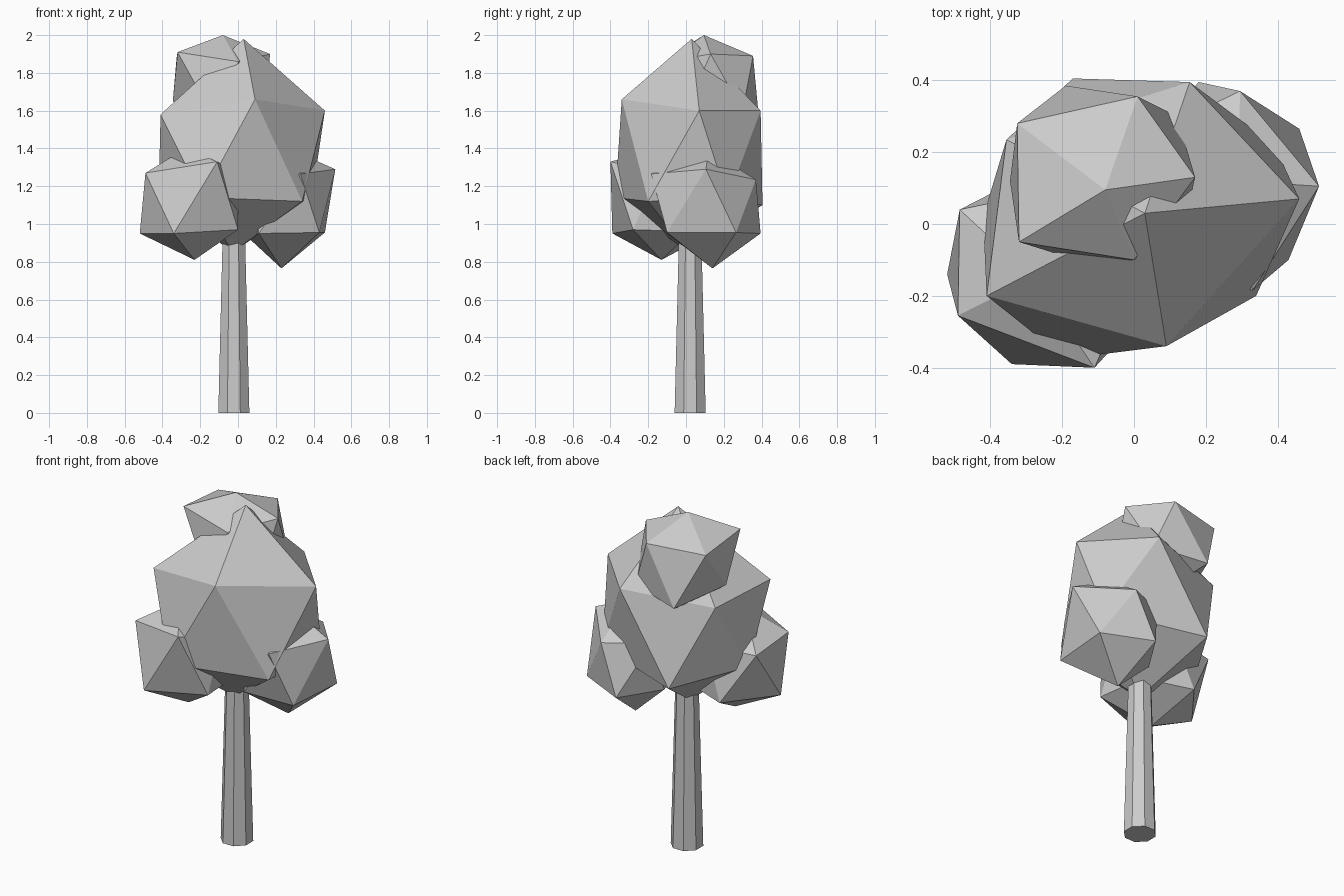
import bpy, bmesh
from math import radians


def clump(name, top, upper, lower, bottom):
    """Rough 20-sided leaf clump: two tips and two rings of five corners."""
    bm = bmesh.new()
    for p in [top, *upper, *lower, bottom]:
        bm.verts.new(p)
    hull = bmesh.ops.convex_hull(bm, input=bm.verts[:])
    loose = [v for v in bm.verts if not v.link_faces]
    bmesh.ops.delete(bm, geom=loose, context='VERTS')
    bmesh.ops.recalc_face_normals(bm, faces=bm.faces[:])
    mesh = bpy.data.meshes.new(name)
    bm.to_mesh(mesh)
    bm.free()
    obj = bpy.data.objects.new(name, mesh)
    bpy.context.collection.objects.link(obj)
    return obj


# Tapered eight-sided trunk, running up into the leaves
bpy.ops.mesh.primitive_cone_add(vertices=8, radius1=0.089, radius2=0.06, depth=1.1,
                                location=(-0.022, 0.022, 0.55),
                                rotation=(0, 0, radians(22.5)))
bpy.context.object.name = "trunk"

# Large central clump
clump("main_leaves", (0.03, 0.03, 1.98),
      [(0.09, -0.34, 1.66), (0.46, 0.07, 1.60), (0.155, 0.395, 1.60),
       (-0.355, 0.235, 1.56), (-0.41, -0.20, 1.58)],
      [(0.34, -0.20, 1.12), (0.39, 0.22, 1.13), (-0.17, 0.405, 1.10),
       (-0.42, 0.02, 1.15), (-0.19, -0.375, 1.14)],
      (-0.03, 0.01, 0.85))

# Small clump at the top, towards the back
clump("top_leaves", (-0.08, 0.095, 2.0),
      [(-0.32, -0.05, 1.91), (0.0, -0.10, 1.86), (0.17, 0.13, 1.90),
       (0.01, 0.355, 1.89), (-0.325, 0.28, 1.88)],
      [(-0.19, 0.385, 1.57), (-0.345, 0.12, 1.65), (-0.16, -0.10, 1.62),
       (0.14, 0.0, 1.60), (0.12, 0.30, 1.60)],
      (-0.10, 0.15, 1.48))

# Low clump on the left, towards the front
clump("left_leaves", (-0.28, -0.15, 1.40),
      [(-0.11, -0.40, 1.33), (-0.49, -0.255, 1.27), (-0.485, 0.04, 1.24),
       (-0.20, 0.10, 1.25), (0.0, -0.15, 1.27)],
      [(-0.34, -0.39, 0.95), (-0.52, -0.14, 0.95), (-0.31, 0.13, 0.95),
       (-0.03, 0.03, 0.96), (0.0, -0.28, 0.97)],
      (-0.23, -0.13, 0.81))

# Low clump on the right, towards the back
clump("right_leaves", (0.29, 0.12, 1.39),
      [(0.515, 0.105, 1.29), (0.295, 0.37, 1.235), (0.05, 0.25, 1.25),
       (0.08, -0.05, 1.25), (0.33, -0.185, 1.265)],
      [(0.43, -0.10, 0.955), (0.46, 0.265, 0.955), (0.18, 0.395, 0.95),
       (0.03, 0.16, 0.95), (0.11, -0.10, 0.95)],
      (0.23, 0.14, 0.765))
